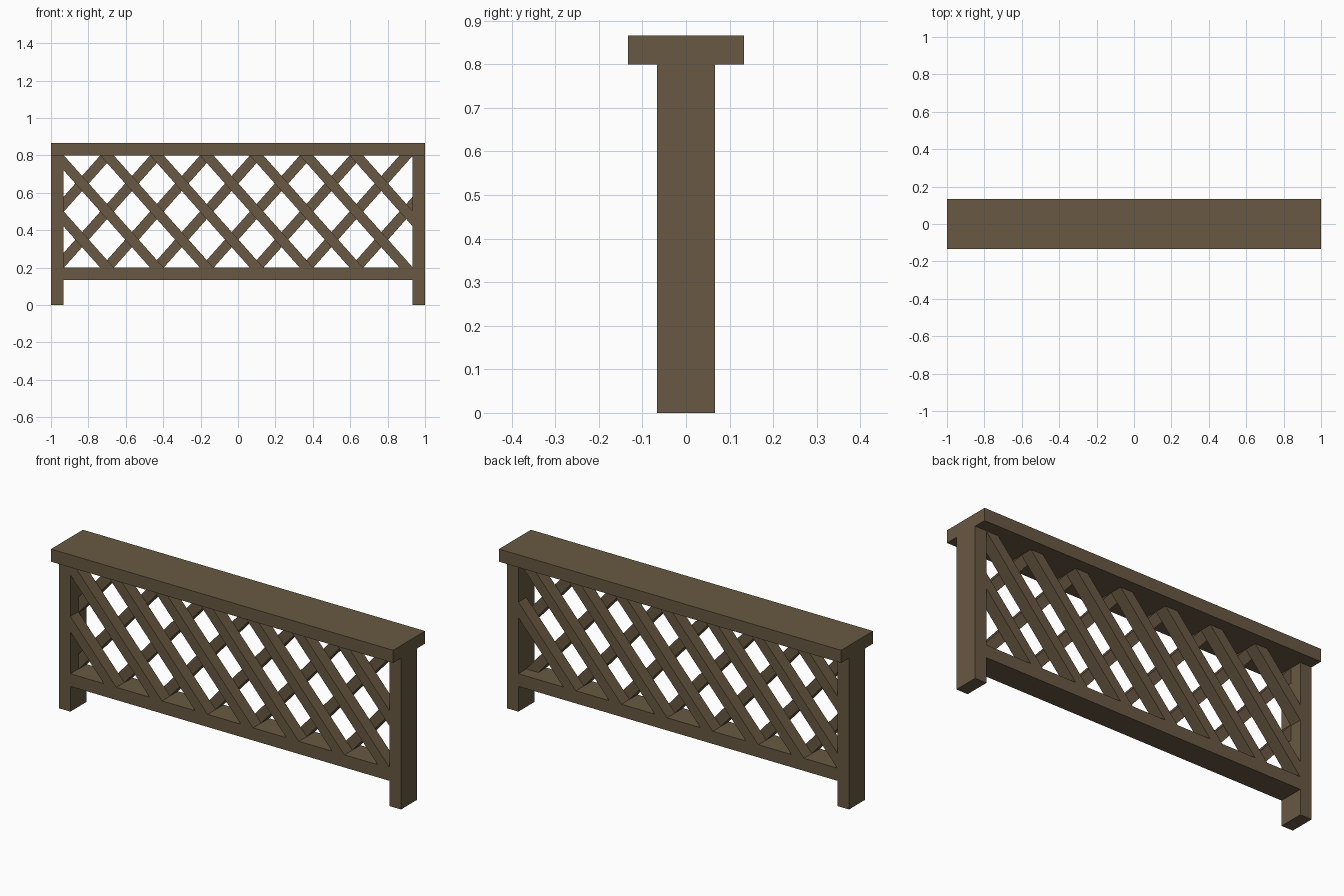
import bpy, bmesh, math
from mathutils import Matrix, Vector

if "Cube" in bpy.data.objects:
    bpy.data.objects.remove(bpy.data.objects["Cube"])

wood = bpy.data.materials.new("brown_wood")
wood.diffuse_color = (0.138, 0.098, 0.054, 1)
wood.use_nodes = True
wood.node_tree.nodes["Principled BSDF"].inputs["Base Color"].default_value = wood.diffuse_color


def finish(name, bm):
    bmesh.ops.recalc_face_normals(bm, faces=bm.faces)
    mesh = bpy.data.meshes.new(name)
    bm.to_mesh(mesh)
    bm.free()
    mesh.materials.append(wood)
    obj = bpy.data.objects.new(name, mesh)
    bpy.context.collection.objects.link(obj)
    return obj


def add_box(bm, size, matrix):
    return bmesh.ops.create_cube(bm, size=1, matrix=matrix @ Matrix.Diagonal((*size, 1)))


def box(name, lo, hi):
    lo, hi = Vector(lo), Vector(hi)
    bm = bmesh.new()
    add_box(bm, hi - lo, Matrix.Translation((lo + hi) / 2))
    return finish(name, bm)


U = 1 / 15                      # timber thickness
X, ZB, ZT = 1 - U, 0.2, 0.8     # lattice opening

# Frame: handrail, bottom rail and posts
box("handrail", (-1, -2 * U, ZT), (1, 2 * U, ZT + U))
box("bottom_rail", (-X, -U, ZB - U), (X, U, ZB))
box("left_post", (-1, -U, 0), (-X, U, ZT))
box("right_post", (X, -U, 0), (1, U, ZT))


# Diagonal slats, trimmed to the opening
def slat(name, x, y, lean):
    bm = bmesh.new()
    angle = math.atan2(0.6, 0.533)
    add_box(bm, (1.2, U, 0.054),
            Matrix.Translation((x, y, 0.5)) @ Matrix.Rotation(-lean * angle, 4, 'Y'))
    for co, no in (((X, 0, 0), (1, 0, 0)), ((-X, 0, 0), (-1, 0, 0)),
                   ((0, 0, ZT), (0, 0, 1)), ((0, 0, ZB), (0, 0, -1))):
        bmesh.ops.bisect_plane(bm, geom=bm.verts[:] + bm.edges[:] + bm.faces[:],
                               plane_co=co, plane_no=no, clear_outer=True)
        bmesh.ops.holes_fill(bm, edges=[e for e in bm.edges if e.is_boundary], sides=0)
    return finish(name, bm)


for k in range(8):
    x = -0.967 + k * 4 * U
    slat(f"front_slat_{k + 1}", x, -U / 2, -1)
    slat(f"back_slat_{k + 1}", x, U / 2, 1)
